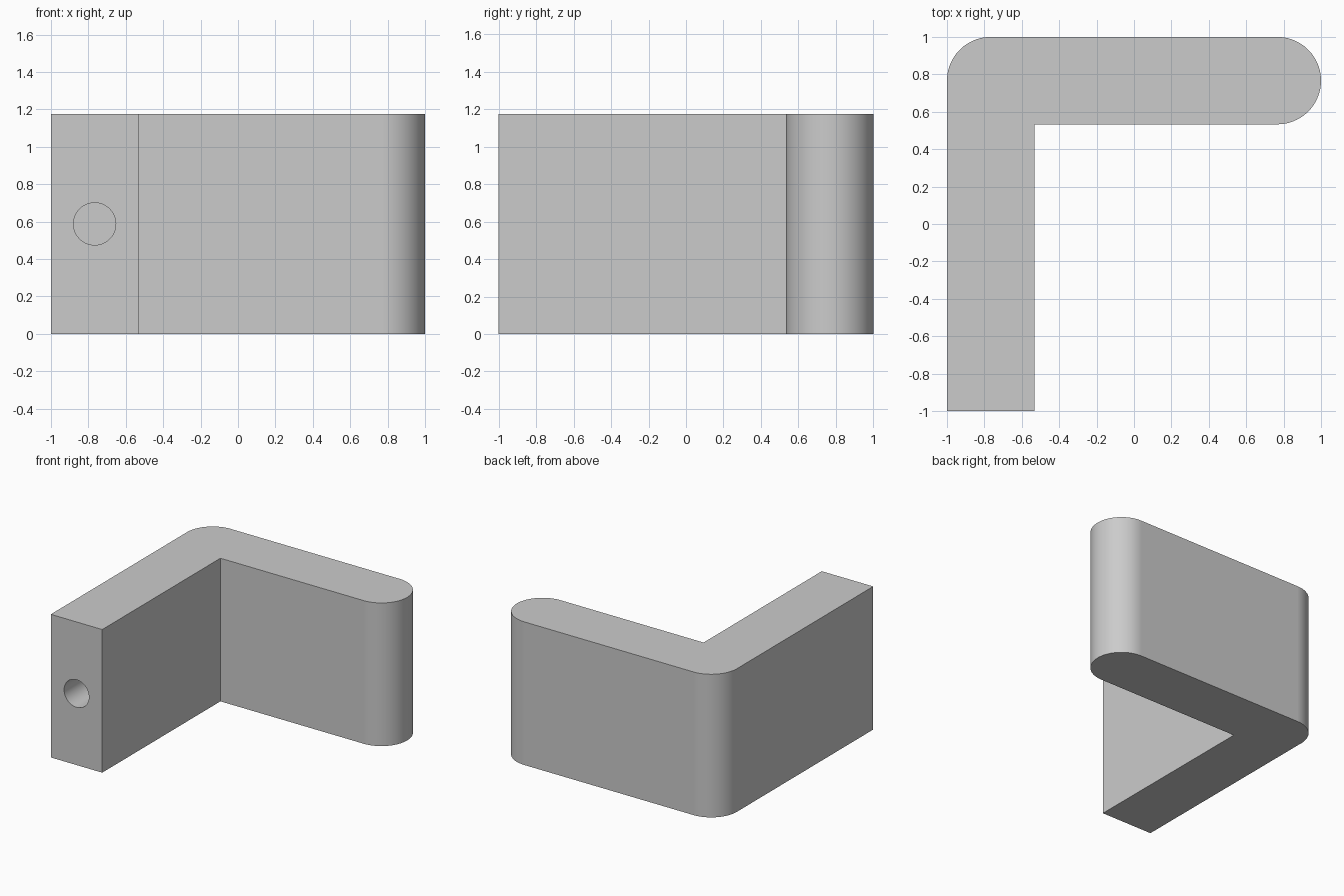
import bpy, bmesh
from math import pi, cos, sin, radians
from mathutils import Matrix

cube = bpy.data.objects.get("Cube")
if cube:
    bpy.data.objects.remove(cube, do_unlink=True)

HEIGHT = 1.175
THICK = 0.467
R = THICK / 2
MID = 1 - R          # centre line of each arm
HOLE_R, HOLE_DEPTH = 0.113, 0.8

grey = bpy.data.materials.new("plain_grey")
grey.use_nodes = True
colour = (0.6, 0.6, 0.6, 1)
grey.diffuse_color = colour
grey.node_tree.nodes["Principled BSDF"].inputs["Base Color"].default_value = colour


def arc(cx, cy, start, end, steps):
    return [(cx + R * cos(a), cy + R * sin(a))
            for a in (start + (end - start) * i / steps for i in range(steps + 1))]


def make_object(name, bm):
    bmesh.ops.recalc_face_normals(bm, faces=bm.faces)
    mesh = bpy.data.meshes.new(name)
    bm.to_mesh(mesh)
    bm.free()
    mesh.materials.append(grey)
    ob = bpy.data.objects.new(name, mesh)
    bpy.context.collection.objects.link(ob)
    return ob


# L-shaped body: round outer corner, round free end
inner = THICK - 1
outline = [(-1, -1), (inner, -1), (inner, 1 - THICK)]
outline += arc(MID, MID, -pi / 2, pi / 2, 48)
outline += arc(-MID, MID, pi / 2, pi, 24)
bm = bmesh.new()
base = bm.faces.new([bm.verts.new((x, y, 0)) for x, y in outline])
top = bmesh.ops.extrude_face_region(bm, geom=[base], use_keep_orig=True)
bmesh.ops.translate(bm, vec=(0, 0, HEIGHT),
                    verts=[g for g in top["geom"] if isinstance(g, bmesh.types.BMVert)])
body = make_object("corner_bracket", bm)

# Blind hole in the front end
bm = bmesh.new()
bmesh.ops.create_cone(bm, cap_ends=True, segments=48, radius1=HOLE_R, radius2=HOLE_R,
                      depth=HOLE_DEPTH * 2,
                      matrix=Matrix.Translation((-MID, -1, HEIGHT / 2)) @ Matrix.Rotation(pi / 2, 4, "X"))
cutter = make_object("hole_cutter", bm)
cutter.hide_render = True

bpy.ops.object.select_all(action="DESELECT")
body.select_set(True)
bpy.context.view_layer.objects.active = body
cut = body.modifiers.new("hole", "BOOLEAN")
cut.operation, cut.solver, cut.object = "DIFFERENCE", "EXACT", cutter
bpy.ops.object.modifier_apply(modifier=cut.name)
bpy.data.objects.remove(cutter, do_unlink=True)

# Smooth rounds with crisp edges and flat walls
bpy.ops.object.shade_smooth_by_angle(angle=radians(30))
weighted = body.modifiers.new("flat_walls", "WEIGHTED_NORMAL")
weighted.keep_sharp = True
